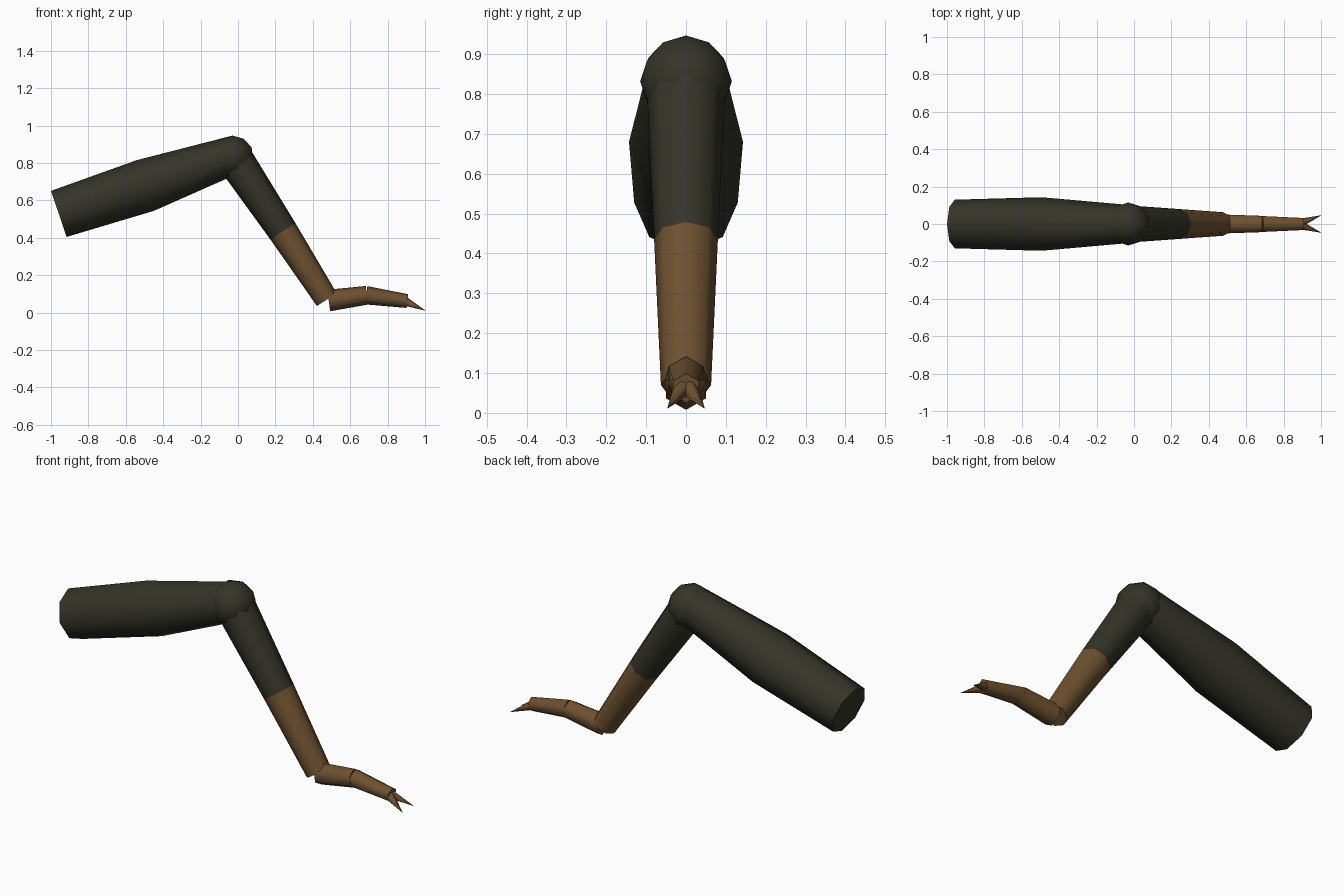
import bpy, bmesh, math
from mathutils import Vector

default = bpy.data.objects.get("Cube")
if default:
    bpy.data.objects.remove(default, do_unlink=True)


def make_material(name, rgb):
    mat = bpy.data.materials.new(name)
    mat.use_nodes = True
    mat.diffuse_color = (*rgb, 1)
    mat.node_tree.nodes["Principled BSDF"].inputs["Base Color"].default_value = (*rgb, 1)
    return mat


shell = make_material("dark olive shell", (0.034, 0.034, 0.022))
brown = make_material("brown shell", (0.155, 0.082, 0.03))


def finish(bm, name, mats, angle=65):
    bmesh.ops.recalc_face_normals(bm, faces=bm.faces)
    mesh = bpy.data.meshes.new(name)
    bm.to_mesh(mesh)
    bm.free()
    for mat in mats:
        mesh.materials.append(mat)
    obj = bpy.data.objects.new(name, mesh)
    bpy.context.collection.objects.link(obj)
    bpy.ops.object.select_all(action='DESELECT')
    obj.select_set(True)
    bpy.context.view_layer.objects.active = obj
    bpy.ops.object.shade_smooth_by_angle(angle=math.radians(angle))
    return obj


def limb(name, stations, sides, mats):
    """Capped tube through (x, y, z, radius) stations, one material per span."""
    bm = bmesh.new()
    points = [Vector(s[:3]) for s in stations]
    axis = (points[-1] - points[0]).normalized()
    side = Vector((0, 0, 1)).cross(axis).normalized()
    up = axis.cross(side)
    rings = []
    for point, station in zip(points, stations):
        ring = []
        for i in range(sides):
            a = math.tau * i / sides
            ring.append(bm.verts.new(point + station[3] * (up * math.cos(a) + side * math.sin(a))))
        rings.append(ring)
    for span, (a, b) in enumerate(zip(rings, rings[1:])):
        for i in range(sides):
            j = (i + 1) % sides
            face = bm.faces.new((a[i], a[j], b[j], b[i]))
            face.material_index = min(span, len(mats) - 1)
    bm.faces.new(rings[0])
    bm.faces.new(rings[-1]).material_index = len(mats) - 1
    return finish(bm, name, mats)


# Thick upper leg, swelling in the middle
limb("upper_leg", [(-0.958, 0, 0.528, 0.13), (-0.495, 0, 0.68, 0.143),
                   (-0.005, 0, 0.85, 0.10)], 8, [shell])

# Knee ball
bm = bmesh.new()
bmesh.ops.create_icosphere(bm, subdivisions=2, radius=0.115)
bmesh.ops.translate(bm, verts=bm.verts, vec=(-0.03, 0, 0.832))
finish(bm, "knee", [shell])

# Lower leg, dark above and brown below
limb("lower_leg", [(-0.01, 0, 0.81, 0.098), (0.24, 0, 0.435, 0.08),
                   (0.475, 0, 0.07, 0.063)], 8, [shell, brown])

# Two foot segments
limb("foot_rear", [(0.485, 0, 0.065, 0.058), (0.69, 0, 0.093, 0.05)], 6, [brown])
limb("foot_front", [(0.685, 0, 0.093, 0.049), (0.905, 0, 0.062, 0.037)], 6, [brown])

# Pair of spread claws
for sign, label in ((1, "left"), (-1, "right")):
    limb("claw_" + label, [(0.895, sign * 0.008, 0.06, 0.024),
                           (1.0, sign * 0.046, 0.012, 0.001)], 6, [brown])
